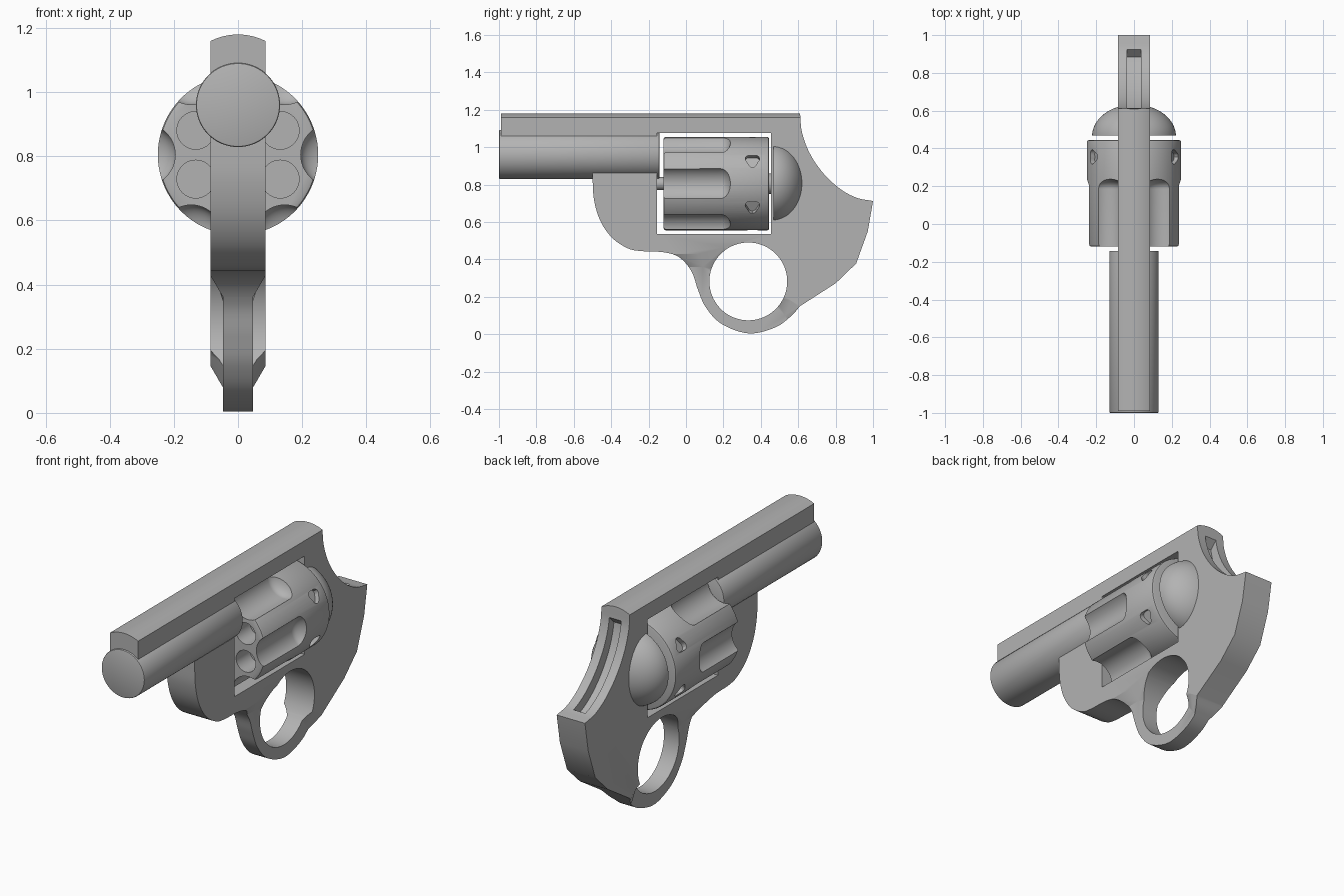
import bpy, bmesh, math
from mathutils import Matrix, Vector

if "Cube" in bpy.data.objects:
    bpy.data.objects.remove(bpy.data.objects["Cube"])

metal = bpy.data.materials.new("grey_metal")
metal.diffuse_color = (0.45, 0.45, 0.45, 1)
metal.use_nodes = True
metal.node_tree.nodes["Principled BSDF"].inputs["Base Color"].default_value = metal.diffuse_color
TO_Y = Matrix.Rotation(math.pi / 2, 4, 'X')
TO_X = Matrix.Rotation(math.pi / 2, 4, 'Y')


def finish(name, bm):
    bmesh.ops.recalc_face_normals(bm, faces=bm.faces)
    me = bpy.data.meshes.new(name)
    bm.to_mesh(me)
    bm.free()
    ob = bpy.data.objects.new(name, me)
    bpy.context.collection.objects.link(ob)
    me.materials.append(metal)
    return ob


def loft(name, a, b, xa, xb):
    """Prism between two (y, z) outlines at two x positions."""
    bm = bmesh.new()
    va = [bm.verts.new((xa, y, z)) for y, z in a]
    vb = [bm.verts.new((xb, y, z)) for y, z in b]
    n = len(a)
    bm.faces.new(va)
    bm.faces.new(vb[::-1])
    for i in range(n):
        j = (i + 1) % n
        bm.faces.new((va[i], vb[i], vb[j], va[j]))
    return finish(name, bm)


def rod(name, r, length, centre, rot, sides=96):
    bm = bmesh.new()
    bmesh.ops.create_cone(bm, cap_ends=True, segments=sides, radius1=r, radius2=r,
                          depth=length, matrix=Matrix.Translation(centre) @ rot)
    return finish(name, bm)


def smooth(pts, steps=6):
    """Catmull-Rom curve through points."""
    p = [Vector(q) for q in pts]
    p = [2 * p[0] - p[1]] + p + [2 * p[-1] - p[-2]]
    out = []
    for i in range(1, len(p) - 2):
        a, b, c, d = p[i - 1:i + 3]
        for k in range(steps):
            t = k / steps
            out.append(tuple(0.5 * (2 * b + (c - a) * t + (2 * a - 5 * b + 4 * c - d) * t * t
                                    + (3 * b - a - 3 * c + d) * t ** 3)))
    return out + [tuple(p[-2])]


def apply_mod(ob, kind, **props):
    m = ob.modifiers.new("m", kind)
    for k, v in props.items():
        setattr(m, k, v)
    bpy.context.view_layer.objects.active = ob
    bpy.ops.object.modifier_apply(modifier=m.name)


def cut(ob, cutter, op='DIFFERENCE'):
    apply_mod(ob, 'BOOLEAN', object=cutter, operation=op, solver='EXACT')
    bpy.data.objects.remove(cutter, do_unlink=True)


def edge_round(ob, w):
    apply_mod(ob, 'BEVEL', width=w, segments=2, limit_method='ANGLE', angle_limit=math.radians(50))


# frame with top rib, grip and guard
rear = smooth([(0.61, 1.18), (0.62, 1.08), (0.66, 0.97), (0.73, 0.865),
               (0.82, 0.78), (0.91, 0.73), (1.0, 0.712)])
grip = [(0.972, 0.55), (0.91, 0.378), (0.80, 0.272)]
guard = smooth([(0.61, 0.15), (0.56, 0.095), (0.475, 0.035), (0.335, 0.004), (0.19, 0.055),
                (0.105, 0.145), (0.063, 0.24), (0.03, 0.335), (-0.035, 0.41), (-0.12, 0.438),
                (-0.25, 0.445), (-0.32, 0.463), (-0.40, 0.52), (-0.46, 0.61),
                (-0.492, 0.72), (-0.5, 0.84)])
outline = [(-0.99, 1.18)] + rear + grip + guard + [(-0.5, 0.95), (-0.99, 0.95)]
frame = loft("frame", outline, outline, -0.086, 0.086)

# crowned top of the rib
crown = [(0.2 * math.sin(a), 0.968 + 0.212 * math.cos(a))
         for a in [math.radians(-60 + 5 * i) for i in range(25)]]
bm = bmesh.new()
f = bm.faces.new([bm.verts.new((x, -1.2, z)) for x, z in
                  [(-0.3, -0.1), (-0.3, crown[0][1])] + crown + [(0.3, crown[-1][1]), (0.3, -0.1)]])
ex = bmesh.ops.extrude_face_region(bm, geom=[f])
bmesh.ops.translate(bm, vec=(0, 2.4, 0), verts=[v for v in ex["geom"] if isinstance(v, bmesh.types.BMVert)])
cut(frame, finish("crown_cutter", bm), 'INTERSECT')

# cylinder window and finger opening
win = [(-0.155, 0.535), (0.455, 0.535), (0.455, 1.075), (-0.155, 1.075)]
window = loft("window_cutter", win, win, -0.3, 0.3)
cut(frame, window)
cut(frame, rod("opening_cutter", 0.208, 0.6, (0, 0.333, 0.282), TO_X))

# slimmer guard, flaring into the frame
inner = [(-0.15, 0.36), (0.09, 0.36), (0.15, 0.34), (0.35, 0.25), (0.48, 0.16),
         (0.53, 0.10), (0.56, 0.04), (0.56, -0.1), (-0.15, -0.1)]
outer = [(-0.15, 0.435), (0.06, 0.435), (0.22, 0.475), (0.36, 0.30), (0.48, 0.22),
         (0.57, 0.18), (0.63, 0.14), (0.63, -0.1), (-0.15, -0.1)]
for s in (-1, 1):
    cut(frame, loft("guard_cutter", inner, outer, 0.046 * s, 0.09 * s))

# hammer slot following the rear curve
band = rear[4:-5]
slot = [(y + 0.06, z + 0.06) for y, z in band] + [(y - 0.04, z - 0.04) for y, z in band[::-1]]
cut(frame, loft("slot_cutter", slot, slot, -0.036, 0.036))

# barrel
barrel = rod("barrel", 0.131, 0.858, (0, -0.571, 0.96), TO_Y)
edge_round(barrel, 0.006)

# fluted cylinder
CZ = 0.805
drum = rod("cylinder", 0.25, 0.565, (0, 0.1625, CZ), TO_Y, 120)
edge_round(drum, 0.012)
for k in range(6):
    a = math.radians(60 * k)
    b = a + math.radians(30)
    # flute: capsule along y
    bm = bmesh.new()
    bmesh.ops.create_uvsphere(bm, u_segments=48, v_segments=24, radius=0.097, matrix=TO_Y)
    for v in bm.verts:
        v.co.y = v.co.y * 0.6 if v.co.y > -1e-4 else v.co.y - 0.4
        v.co += Vector((0.292 * math.cos(a), 0.185, CZ + 0.292 * math.sin(a)))
    cut(drum, finish("flute_cutter", bm))
    # chamber
    cut(drum, rod("chamber_cutter", 0.059, 0.4,
                  (0.152 * math.cos(b), -0.2, CZ + 0.152 * math.sin(b)), TO_Y, 40))
    # stop notch: rounded triangle
    tri = [(0.355 + 0.036 * (1 + 0.15 * math.cos(3 * t)) * math.sin(t),
            0.036 * (1 + 0.15 * math.cos(3 * t)) * -math.cos(t))
           for t in [math.tau * i / 24 for i in range(24)]]
    notch = loft("notch_cutter", tri, tri, 0.222, 0.3)
    notch.data.transform(Matrix.Translation((0, 0, CZ)) @ Matrix.Rotation(-b, 4, 'Y'))
    cut(drum, notch)

# axle stubs
front_axle = rod("front_axle", 0.035, 0.08, (0, -0.14, CZ), TO_Y, 40)
rear_axle = rod("rear_axle", 0.055, 0.06, (0, 0.455, CZ), TO_Y, 40)

# domed recoil shield
bm = bmesh.new()
bmesh.ops.create_uvsphere(bm, u_segments=64, v_segments=32, radius=1, matrix=TO_Y)
bmesh.ops.bisect_plane(bm, geom=bm.verts[:] + bm.edges[:] + bm.faces[:],
                       plane_co=(0, 0.02, 0), plane_no=(0, 1, 0), clear_inner=True)
bmesh.ops.holes_fill(bm, edges=[e for e in bm.edges if e.is_boundary], sides=0)
for v in bm.verts:
    v.co = (v.co.x * 0.222, 0.465 + v.co.y * 0.168, 0.807 + v.co.z * 0.213)
shield = finish("recoil_shield", bm)

# smooth shading with sharp edges
bpy.ops.object.select_all(action='DESELECT')
for ob in (frame, barrel, drum, front_axle, rear_axle, shield):
    ob.select_set(True)
bpy.context.view_layer.objects.active = frame
bpy.ops.object.shade_smooth_by_angle(angle=math.radians(30))
